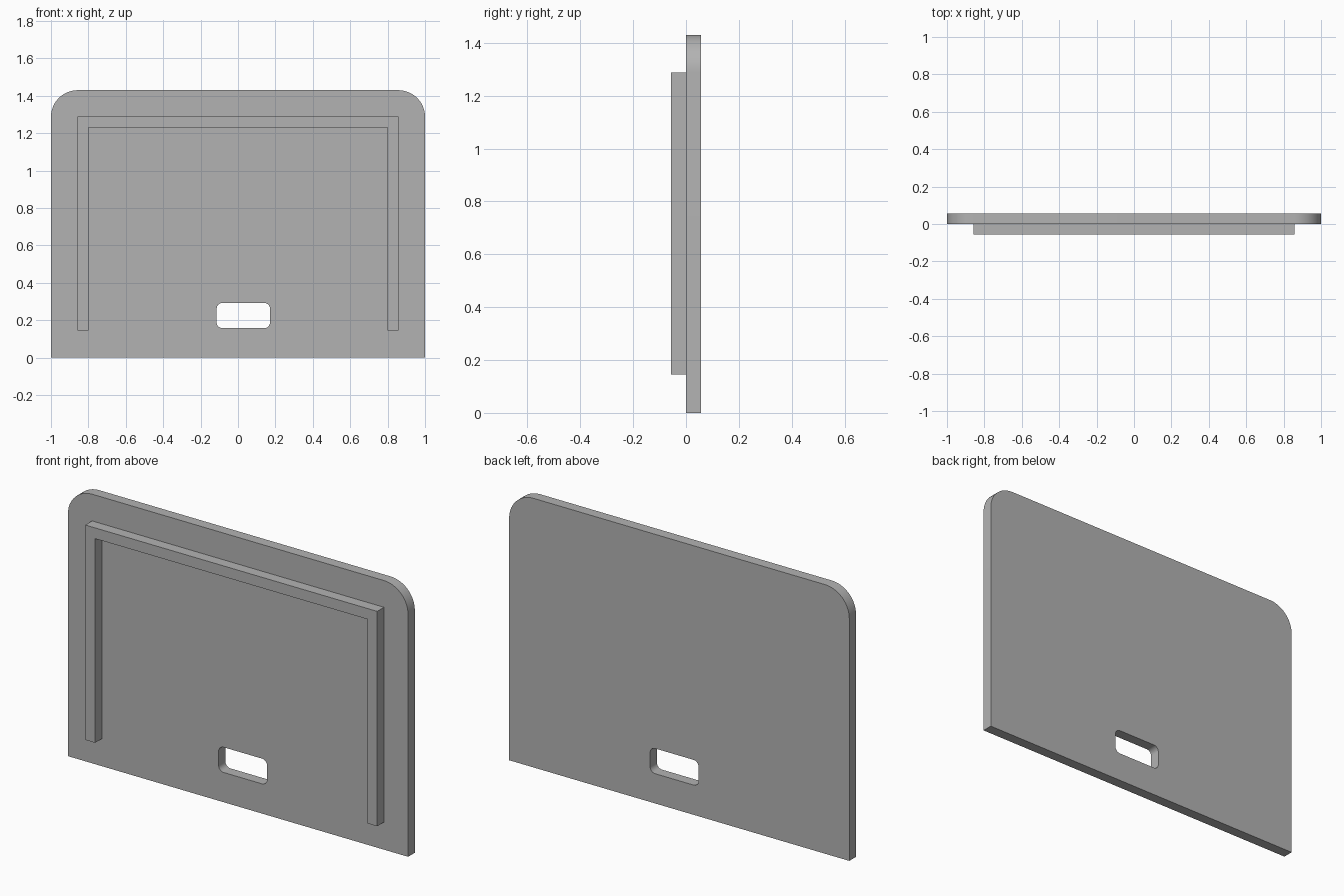
import bpy, bmesh
from math import sin, cos, pi

cube = bpy.data.objects.get("Cube")
if cube:
    bpy.data.objects.remove(cube, do_unlink=True)

# Single plain grey
grey = bpy.data.materials.new("plain grey")
grey.use_nodes = True
grey.diffuse_color = (0.45, 0.45, 0.45, 1)
grey.node_tree.nodes["Principled BSDF"].inputs["Base Color"].default_value = grey.diffuse_color

THICK = 0.057


def rounded_rect(x0, x1, z0, z1, r_top, r_bottom, steps=12):
    """Outline of a rectangle with separate top and bottom corner radii."""
    points = []
    corners = [(x1, z1, -1, -1, r_top), (x0, z1, 1, -1, r_top),
               (x0, z0, 1, 1, r_bottom), (x1, z0, -1, 1, r_bottom)]
    for i, (x, z, sx, sz, r) in enumerate(corners):
        if r == 0:
            points.append((x, z))
            continue
        for k in range(steps + 1):
            a = (i + k / steps) * pi / 2
            points.append((x + sx * r + r * cos(a), z + sz * r + r * sin(a)))
    return points


def slab(name, outlines, y_mid):
    """Extrude filled x-z outlines; an outline inside another is a hole."""
    curve = bpy.data.curves.new(name + " outline", "CURVE")
    curve.dimensions = "2D"
    curve.fill_mode = "BOTH"
    curve.extrude = THICK / 2
    for outline in outlines:
        spline = curve.splines.new("POLY")
        spline.points.add(len(outline) - 1)
        for point, (x, z) in zip(spline.points, outline):
            point.co = (x, z, 0, 1)
        spline.use_cyclic_u = True
    source = bpy.data.objects.new(name + " outline", curve)
    bpy.context.collection.objects.link(source)
    graph = bpy.context.evaluated_depsgraph_get()
    mesh = bpy.data.meshes.new_from_object(source.evaluated_get(graph))
    bpy.data.objects.remove(source, do_unlink=True)
    bpy.data.curves.remove(curve)

    # Stand the slab upright and weld the caps to the walls
    bm = bmesh.new()
    bm.from_mesh(mesh)
    for v in bm.verts:
        x, z, depth = v.co
        v.co = (x, y_mid - depth, z)
    bmesh.ops.remove_doubles(bm, verts=bm.verts, dist=0.0001)
    bmesh.ops.recalc_face_normals(bm, faces=bm.faces)
    bm.to_mesh(mesh)
    bm.free()
    mesh.name = name
    mesh.materials.clear()
    mesh.materials.append(grey)

    obj = bpy.data.objects.new(name, mesh)
    bpy.context.collection.objects.link(obj)
    bpy.ops.object.select_all(action="DESELECT")
    obj.select_set(True)
    bpy.context.view_layer.objects.active = obj
    bpy.ops.object.shade_smooth_by_angle(angle=pi / 6)
    return obj


# Panel with rounded top corners and an off-centre slot
panel = rounded_rect(-1, 1, 0, 1.43, 0.143, 0)
slot = rounded_rect(-0.114, 0.171, 0.158, 0.292, 0.03, 0.03)
slab("panel", [panel, slot], THICK / 2)

# Raised rim along the top and both sides of the front
outer, inner, foot, top = 0.858, 0.8, 0.146, 1.288
half = [(outer, foot), (outer, top)]
inside = [(inner, top - THICK), (inner, foot)]
rim = half + [(-x, z) for x, z in reversed(half)]
rim += [(-x, z) for x, z in reversed(inside)] + inside
slab("front_rim", [rim], -THICK / 2)
